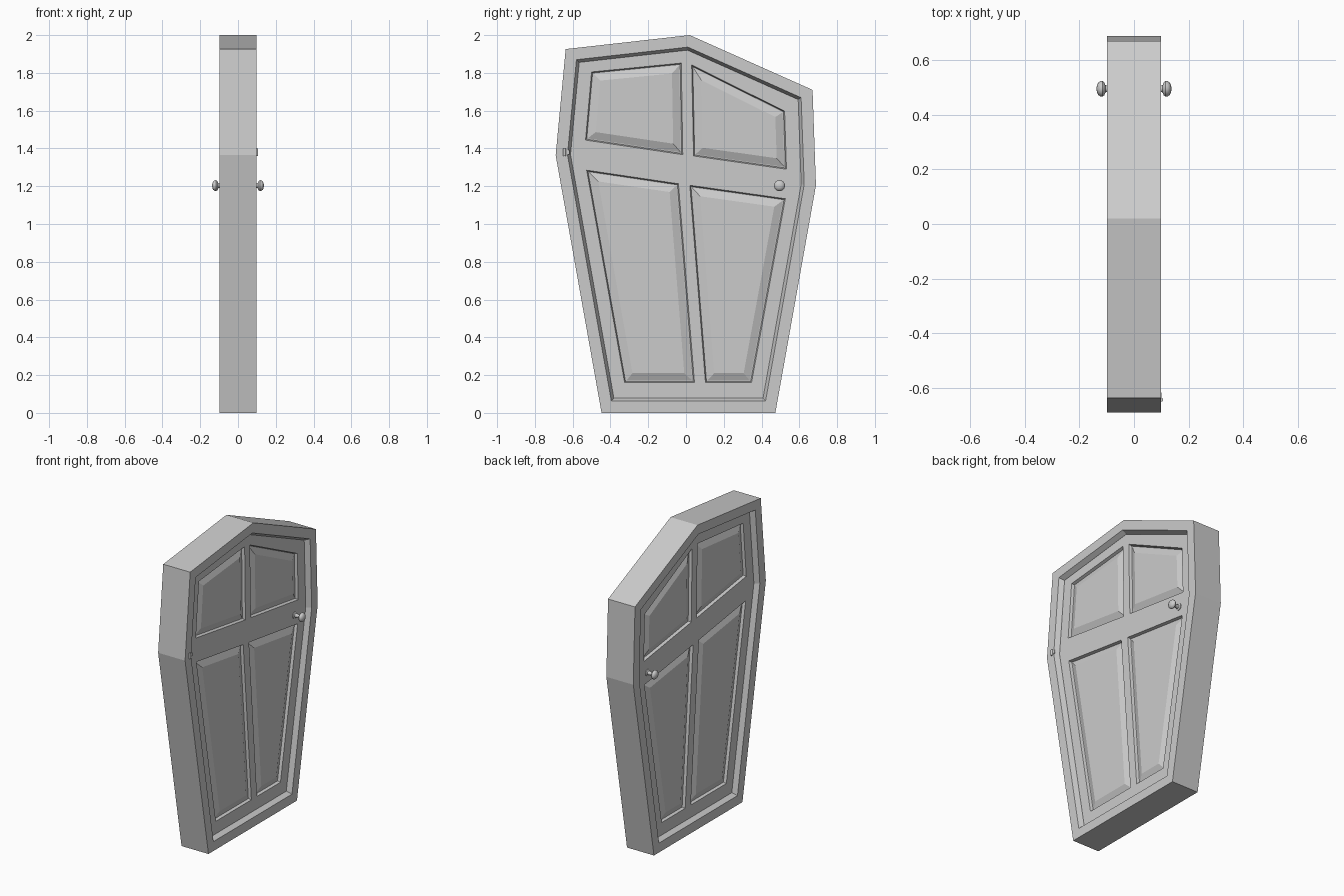
import bpy, bmesh, math
from mathutils import Vector, Matrix

if "Cube" in bpy.data.objects:
    bpy.data.objects.remove(bpy.data.objects["Cube"])

HALF = 0.098      # half thickness of the frame
DOOR = 0.066      # half thickness of the door leaf

# (y, z) outlines, counter-clockwise
OUTLINE = [(-0.447, 0), (0.473, 0), (0.688, 1.205), (0.67, 1.71),
           (0.02, 2.0), (-0.637, 1.926), (-0.69, 1.364)]
PANELS = [
    [(-0.532, 1.444), (-0.017, 1.367), (-0.025, 1.852), (-0.50, 1.805)],
    [(0.04, 1.36), (0.532, 1.29), (0.522, 1.598), (0.03, 1.842)],
    [(-0.325, 0.16), (0.045, 0.16), (-0.04, 1.213), (-0.526, 1.285)],
    [(0.103, 0.16), (0.347, 0.16), (0.526, 1.134), (0.02, 1.205)],
]


def inset(pts, d):
    """Move every edge of a counter-clockwise outline inward by d."""
    out, n = [], len(pts)
    for i in range(n):
        p = Vector(pts[i])
        a = (p - Vector(pts[i - 1])).normalized()
        b = (Vector(pts[(i + 1) % n]) - p).normalized()
        na, nb = Vector((-a.y, a.x)), Vector((-b.y, b.x))
        out.append(p + (na + nb) * d / (1 + na.dot(nb)))
    return out


def ring(bm, pts, x):
    return [bm.verts.new((x, p[0], p[1])) for p in pts]


def bridge(bm, a, b):
    n = len(a)
    for i in range(n):
        j = (i + 1) % n
        bm.faces.new((a[i], a[j], b[j], b[i]))


def loop_edges(bm, r):
    return [bm.edges.get((r[i - 1], r[i])) or bm.edges.new((r[i - 1], r[i]))
            for i in range(len(r))]


def finish(bm, name, mirror=True):
    if mirror:
        geom = bm.verts[:] + bm.edges[:] + bm.faces[:]
        bmesh.ops.mirror(bm, geom=geom, axis='X', merge_dist=0.0001)
    bmesh.ops.remove_doubles(bm, verts=bm.verts[:], dist=0.0001)
    bmesh.ops.recalc_face_normals(bm, faces=bm.faces[:])
    me = bpy.data.meshes.new(name)
    bm.to_mesh(me)
    bm.free()
    ob = bpy.data.objects.new(name, me)
    bpy.context.collection.objects.link(ob)
    return ob


# Door frame: outer wall, flat face, sloped inner lip, jamb
bm = bmesh.new()
rings = [ring(bm, inset(OUTLINE, d), x) for d, x in
         ((0, 0), (0, HALF), (0.062, HALF), (0.078, DOOR + 0.002), (0.078, 0))]
for a, b in zip(rings, rings[1:]):
    bridge(bm, a, b)
finish(bm, "door_frame")

# Door leaf with four raised panels on each side
bm = bmesh.new()
edge = inset(OUTLINE, 0.076)
front = ring(bm, edge, DOOR)
bridge(bm, ring(bm, edge, 0), front)
border = loop_edges(bm, front)
for p in PANELS:
    steps = [ring(bm, inset(p, d), DOOR - h) for d, h in
             ((0, 0), (0.006, 0.018), (0.011, 0.018), (0.05, 0.001))]
    for a, b in zip(steps, steps[1:]):
        bridge(bm, a, b)
    bm.faces.new(steps[-1])
    border += loop_edges(bm, steps[0])
bmesh.ops.triangle_fill(bm, use_beauty=True, use_dissolve=False, edges=border,
                        normal=(1, 0, 0))
finish(bm, "door_leaf")

# Door knobs: lathed profile of (radius, x)
PROFILE = [(0.0, 0.06), (0.022, 0.06), (0.022, 0.07), (0.013, 0.075),
           (0.011, 0.098), (0.014, 0.105), (0.024, 0.109), (0.029, 0.116),
           (0.028, 0.124), (0.022, 0.131), (0.012, 0.136), (0.0, 0.137)]
bm = bmesh.new()
verts = [bm.verts.new((x, 0.495 + r, 1.203)) for r, x in PROFILE]
edges = [bm.edges.new(e) for e in zip(verts, verts[1:])]
bmesh.ops.spin(bm, geom=verts + edges, cent=(0, 0.495, 1.203), axis=(1, 0, 0),
               angle=2 * math.pi, steps=24, use_merge=True)
knobs = finish(bm, "door_knobs")
bpy.context.view_layer.objects.active = knobs
knobs.select_set(True)
bpy.ops.object.shade_smooth_by_angle(angle=math.radians(40))

# Hinge: pin on the frame edge and a leaf reaching to the door
bm = bmesh.new()
bmesh.ops.create_cone(bm, cap_ends=True, segments=12, radius1=0.007, radius2=0.007,
                      depth=0.038, matrix=Matrix.Translation((0.1, -0.643, 1.38)))
bmesh.ops.create_cube(bm, size=1, matrix=Matrix.Translation((0.097, -0.632, 1.38))
                      @ Matrix.Diagonal((0.006, 0.03, 0.022, 1)))
finish(bm, "hinge", mirror=False)
